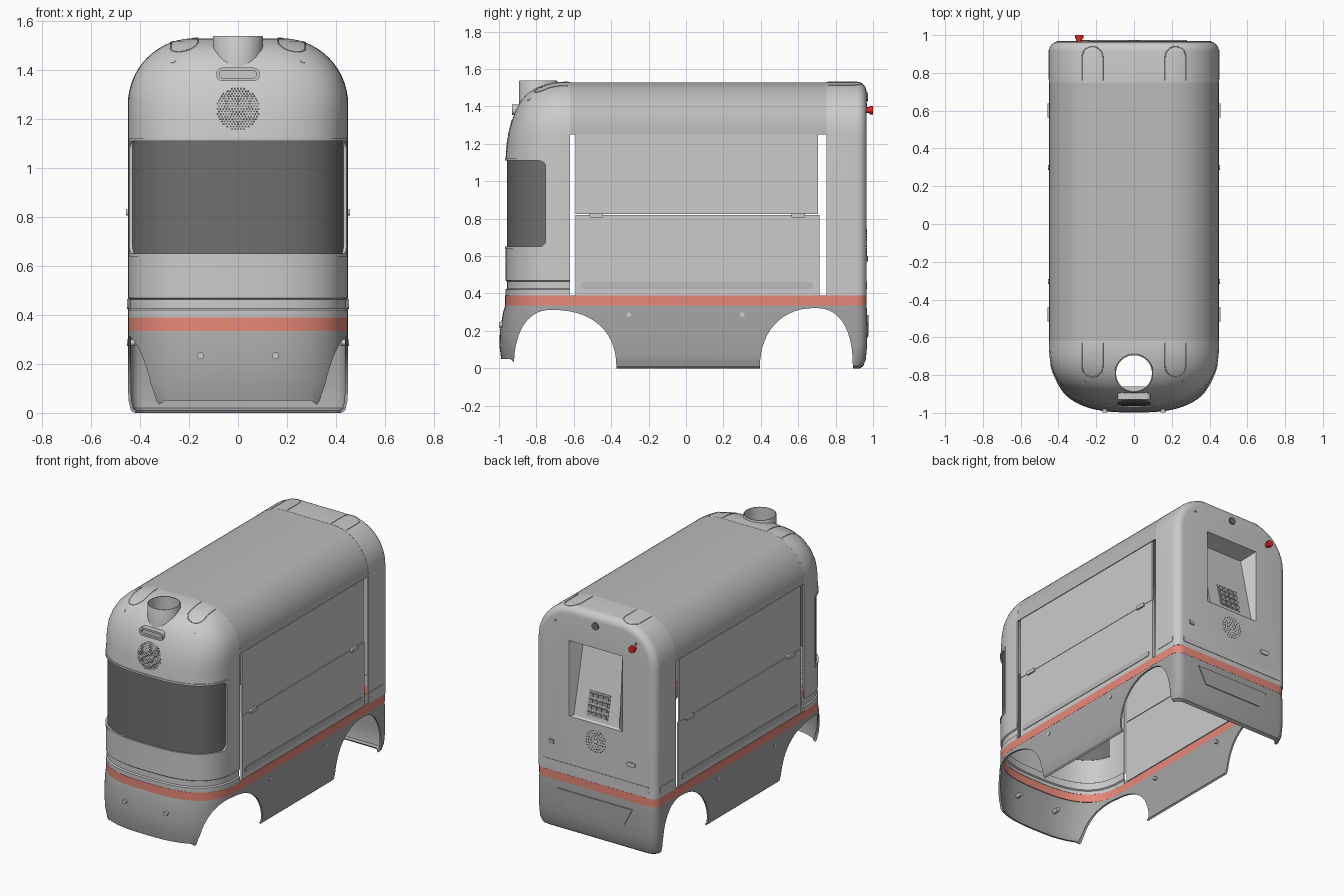
import bpy, bmesh, math
from math import sin, cos, pi, sqrt, radians
from mathutils import Vector, Matrix
from mathutils.bvhtree import BVHTree

if "Cube" in bpy.data.objects:
    bpy.data.objects.remove(bpy.data.objects["Cube"])


def material(name, rgb):
    m = bpy.data.materials.new(name)
    m.diffuse_color = (*rgb, 1)
    m.use_nodes = True
    m.node_tree.nodes["Principled BSDF"].inputs["Base Color"].default_value = m.diffuse_color
    return m


ROOF = material("roof_grey", (0.5, 0.5, 0.5))
SKIRT = material("skirt_grey", (0.38, 0.38, 0.38))
DARK = material("dark_grey", (0.16, 0.16, 0.16))
BAND = material("band_red", (0.8, 0.25, 0.19))
RED = material("button_red", (0.8, 0.02, 0.02))
WHITE = material("lens_white", (1, 1, 1))


def finish(name, bm, mat=None):
    me = bpy.data.meshes.new(name)
    bm.to_mesh(me)
    bm.free()
    ob = bpy.data.objects.new(name, me)
    bpy.context.collection.objects.link(ob)
    if mat:
        me.materials.append(mat)
    return ob


def apply(ob, mod):
    bpy.context.view_layer.objects.active = ob
    bpy.ops.object.modifier_apply(modifier=mod.name)


def loft(name, rings, mat=None, closed=False, cap0=False, cap1=False, thick=0):
    bm = bmesh.new()
    vs = [[bm.verts.new(p) for p in r] for r in rings]
    n = len(rings[0])
    for a, b in zip(vs, vs[1:]):
        for i in range(n if closed else n - 1):
            j = (i + 1) % n
            bm.faces.new((a[i], a[j], b[j], b[i]))
    if cap0:
        bm.faces.new(vs[0])
    if cap1:
        bm.faces.new(vs[-1])
    bmesh.ops.recalc_face_normals(bm, faces=bm.faces)
    ob = finish(name, bm, mat)
    if thick:
        m = ob.modifiers.new("shell", 'SOLIDIFY')
        m.thickness, m.offset = thick, -1
        apply(ob, m)
    return ob


def prism(name, pts, axis, a, b, mat=None):
    put = {'x': lambda p, t: (t, *p), 'y': lambda p, t: (p[0], t, p[1]), 'z': lambda p, t: (*p, t)}[axis]
    return loft(name, [[put(p, t) for p in pts] for t in (a, b)], mat, True, True, True)


def rrect(x0, x1, y0, y1, r, n=5):
    cs = [(x1 - r, y1 - r, 0), (x0 + r, y1 - r, 1), (x0 + r, y0 + r, 2), (x1 - r, y0 + r, 3)]
    return [(cx + r * cos((q + i / n) * pi / 2), cy + r * sin((q + i / n) * pi / 2))
            for cx, cy, q in cs for i in range(n + 1)]


def circle(cx, cy, r, n=24):
    return [(cx + r * cos(2 * pi * i / n), cy + r * sin(2 * pi * i / n)) for i in range(n)]


def cut(ob, *cutters):
    for c in cutters:
        m = ob.modifiers.new("cut", 'BOOLEAN')
        m.operation, m.solver, m.object = 'DIFFERENCE', 'EXACT', c
        apply(ob, m)
        bpy.data.objects.remove(c)


YC = -0.62


def nose(z, w, f, n=48):
    """Rounded front outline in plan, open towards the back."""
    e = 2 / 2.8
    return [(math.copysign(abs(cos(pi * i / n)) ** e, cos(pi * i / n)) * w if i != n // 2 else 0,
             YC - (YC - f) * max(0, sin(pi * i / n)) ** e, z) for i in range(n + 1)]


def full_ring(z, w, f, r, c=0.06):
    """Nose outline closed by a rear edge with rounded corners."""
    rear = [(sx * (w - c) + c * cos(a), r - c + c * sin(a), z)
            for sx, a0 in ((-1, pi), (1, pi / 2)) for a in [a0 - pi / 2 * k / 6 for k in range(7)]]
    return nose(z, w, f) + rear


def arch(y, d, zb, n=14):
    half = [(0.45 - d, y, zb)] + [(0.18 + (0.27 - d) * cos(pi / 2 * i / n), y,
                                  1.26 + (0.27 - d) * sin(pi / 2 * i / n)) for i in range(n + 1)]
    return half + [(-x, yy, z) for x, yy, z in reversed(half)]


# Front head: stacked nose outlines with a groove low down
head_profile = [(.39, -.965, 0), (.42, -.966, 0), (.426, -.966, .008), (.464, -.966, .008), (.47, -.966, 0),
                (.7, -.966, 0), (1.11, -.966, 0), (1.2, -.957, 0), (1.26, -.948, 0), (1.32, -.932, 0),
                (1.38, -.91, 0), (1.43, -.883, 0), (1.47, -.847, 0), (1.5, -.80, 0), (1.518, -.75, 0),
                (1.527, -.70, 0), (1.53, -.66, 0)]
width = lambda z: 0.45 if z < 1.26 else 0.18 + sqrt(max(0, .27 ** 2 - (z - 1.26) ** 2))
head = loft("front_head", [nose(z, width(z) - i, f + i) for z, f, i in head_profile], cap1=True, thick=.012)
window_hole = lambda: prism("cutter", rrect(-1.2, -.75, .65, 1.11, .035), 'x', -1, 1)
cut(head, window_hole(), prism("cutter", circle(0, -.79, .095, 40), 'z', 1.2, 1.7))


# Wrap-around window and its frame
def wrap(name, off, z0, z1, yb, mat, t):
    pts = [p for p in nose(0, .45 + off, -.966 - off, 160) if p[1] < yb]
    return loft(name, [[(x, y, z) for x, y, _ in pts] for z in (z0, z1)], mat, thick=t)


wrap("front_window", -.008, .64, 1.12, -.74, DARK, .005)
frame = wrap("window_frame", .003, .637, 1.123, -.737, None, .006)
cut(frame, window_hole())

# Top tube
loft("top_tube", [[(x, y, z) for x, y in circle(0, -.79, r, 40)]
                  for r, z in ((.102, 1.36), (.102, 1.536), (.1, 1.54), (.095, 1.54), (.095, 1.36))], closed=True)

# Roof arch and rear cap
loft("roof", [arch(-.62, .001, 1.25), arch(.75, .001, 1.25)], ROOF, thick=.01)
rear_sections = [(.75, 0)] + [(.915 + .05 * sin(a), .05 * (1 - cos(a))) for a in [pi / 2 * k / 6 for k in range(7)]]
rear = loft("rear_cap", [arch(y, d, .39) for y, d in rear_sections], cap1=True, thick=.012)
cut(rear, prism("cutter", [(-.2, .79), (.2, .79), (.2, 1.3), (-.2, 1.3)], 'y', .9, 1.1))

# Sloped terminal pocket with keypad
rect = lambda hx, z0, y0, z1, y1: [(-hx, y0, z0), (hx, y0, z0), (hx, y1, z1), (-hx, y1, z1)]
loft("terminal_pocket", [rect(.2, .79, .965, 1.3, .965), rect(.17, .80, .955, 1.27, .85)], closed=True, cap1=True)
slope = lambda z: .955 - (z - .8) * .105 / .47
prism("keypad_plate", [(slope(.82) + .004, .82), (slope(.98) + .004, .98), (slope(.98), .98), (slope(.82), .82)],
      'x', -.08, .08, ROOF)
for i in range(4):
    for j in range(4):
        x, z = -.057 + i * .038, .843 + j * .038
        prism("key", rrect(x - .014, x + .014, z - .014, z + .014, .003, 2), 'y', slope(z) - .004, slope(z) + .01, SKIRT)

# Red band and lower skirt with wheel arches
loft("red_band", [full_ring(z, .45, -.967, .966) for z in (.335, .39)], BAND, True, thick=.012)
skirt_profile = [(0, .425, -.95, .93), (.012, .438, -.972, .948), (.05, .447, -.988, .962), (.12, .45, -.998, .968),
                 (.2, .45, -.995, .97), (.3, .45, -.978, .968), (.335, .449, -.967, .965)]
skirt = loft("lower_skirt", [full_ring(*p) for p in skirt_profile], SKIRT, True, thick=.012)


def wheel_arch(y0, y1, peak, top, e0, e1):
    left = [(peak - (peak - y0) * cos(a) ** (2 / e0), top * sin(a) ** (2 / e0)) for a in [pi / 2 * k / 14 for k in range(14)]]
    right = [(peak + (y1 - peak) * cos(a) ** (2 / e1), top * sin(a) ** (2 / e1)) for a in [pi / 2 * k / 14 for k in range(14, -1, -1)]]
    right = [(y, z) for y, z in right]
    return prism("cutter", [(y0, -.1)] + left + right + [(y1, -.1)], 'x', -1, 1)


cut(skirt, wheel_arch(-.92, -.372, -.72, .312, 2.3, 2.3), wheel_arch(.395, .892, .69, .322, 2.2, 2.4),
    prism("cutter", [(-.43, -.05), (.43, -.05), (.3, .05), (-.3, .05)], 'y', -1.1, -.85))

# Side panels, latches, trim bars and skirt sensors
for s in (-1, 1):
    prism("upper_side_panel", [(-.59, .824), (.705, .824), (.705, 1.255), (-.59, 1.255)], 'x', s * .432, s * .444)
    prism("lower_side_panel", [(-.59, .388), (.715, .388), (.715, .82), (-.59, .82)], 'x', s * .432, s * .446)
    prism("side_trim", rrect(-.56, .68, .425, .462, .012), 'x', s * .44, s * .45, ROOF)
    prism("rear_side_trim", rrect(.765, .92, .425, .465, .012), 'x', s * .44, s * .453)
    for y in (-.48, .6):
        prism("latch", rrect(y - .037, y + .037, .807, .831, .006), 'x', s * .44, s * .457)
    for y in (-.305, .3):
        prism("side_sensor", circle(y, .287, .013), 'x', s * .42, s * .454)
    prism("front_sensor", circle(s * .153, .233, .014), 'y', -.999, -.93)

# Rear fittings
prism("rear_trim", rrect(-.4, .4, .425, .465, .012), 'y', .95, .968)
prism("rear_bumper_plate", [(-.28, .285), (.28, .285), (.22, .17), (-.22, .17)], 'y', .95, .975, SKIRT)
prism("rear_camera", circle(0, 1.45, .024), 'y', .95, .974, DARK)
prism("button_base", circle(-.29, 1.38, .016), 'y', .95, .985, RED)
prism("button_head", circle(-.29, 1.38, .022), 'y', .982, 1.0, RED)
prism("rear_lock", rrect(-.3, -.235, .57, .6, .014), 'y', .95, .972)
prism("rear_socket", rrect(.31, .35, .57, .6, .004), 'y', .95, .97, SKIRT)
for s in (-1, 1):
    prism("rear_dot", circle(s * .3, 1.41, .009, 12), 'y', .95, .967, DARK)

# Front handle
handle = prism("front_handle", rrect(-.088, .088, 1.355, 1.41, .024), 'y', -.93, -.86)
cut(handle, prism("cutter", rrect(-.075, .075, 1.367, 1.398, .014), 'y', -1, -.915))

# Details laid on the curved surfaces
bpy.context.view_layer.update()
dg = bpy.context.evaluated_depsgraph_get()
tree = {o: BVHTree.FromObject(o, dg) for o in (head, rear)}


def dots(name, ob, pts, r, direction, mat):
    bm = bmesh.new()
    for x, z in pts:
        loc, nor, _, _ = tree[ob].ray_cast(Vector((x, -2 * direction, z)), Vector((0, direction, 0)))
        if loc:
            mx = Matrix.Translation(loc) @ nor.to_track_quat('Z', 'Y').to_matrix().to_4x4()
            bmesh.ops.create_cone(bm, cap_ends=True, segments=8, radius1=r, radius2=r, depth=.004, matrix=mx)
    return finish(name, bm, mat)


grid = [((i + .5 * (j % 2)) * .012, 1.242 + j * .0104) for i in range(-8, 9) for j in range(-8, 9)]
dots("front_speaker", head, [p for p in grid if math.hypot(p[0], p[1] - 1.242) < .09], .0042, 1, DARK)
dots("rear_speaker", rear, [p for k in range(1, 5) for p in circle(0, .67, k * .018, 6 * k)], .004, -1, DARK)
dots("head_lens", head, [(-.265, 1.437), (.265, 1.437)], .012, 1, WHITE)


def seam(name, ob, x, y_start, y_end):
    sgn = 1 if y_end > y_start else -1
    yt = y_end - sgn * .055
    leg = [y_start + (yt - y_start) * i / 8 for i in range(8)]
    path = [(x - .055, y) for y in leg]
    path += [(x - .055 * cos(pi * i / 10), yt + sgn * .055 * sin(pi * i / 10)) for i in range(11)]
    path += [(x + .055, y) for y in reversed(leg)]
    hits = [tree[ob].ray_cast(Vector((px, py, 3)), Vector((0, 0, -1)))[0] for px, py in path]
    hits = [h for h in hits if h]
    cu = bpy.data.curves.new(name, 'CURVE')
    cu.dimensions, cu.bevel_depth, cu.bevel_resolution = '3D', .003, 1
    sp = cu.splines.new('POLY')
    sp.points.add(len(hits) - 1)
    for p, h in zip(sp.points, hits):
        p.co = (*h, 1)
    bpy.context.collection.objects.link(bpy.data.objects.new(name, cu))


for s in (-1, 1):
    seam("front_roof_seam", head, s * .22, -.63, -.81)
    seam("rear_roof_seam", rear, s * .22, .76, .94)

# Smooth shading with sharp edges kept
bpy.ops.object.select_all(action='DESELECT')
for o in bpy.context.scene.objects:
    if o.type == 'MESH':
        o.select_set(True)
        bpy.context.view_layer.objects.active = o
bpy.ops.object.shade_smooth_by_angle(angle=radians(30))
